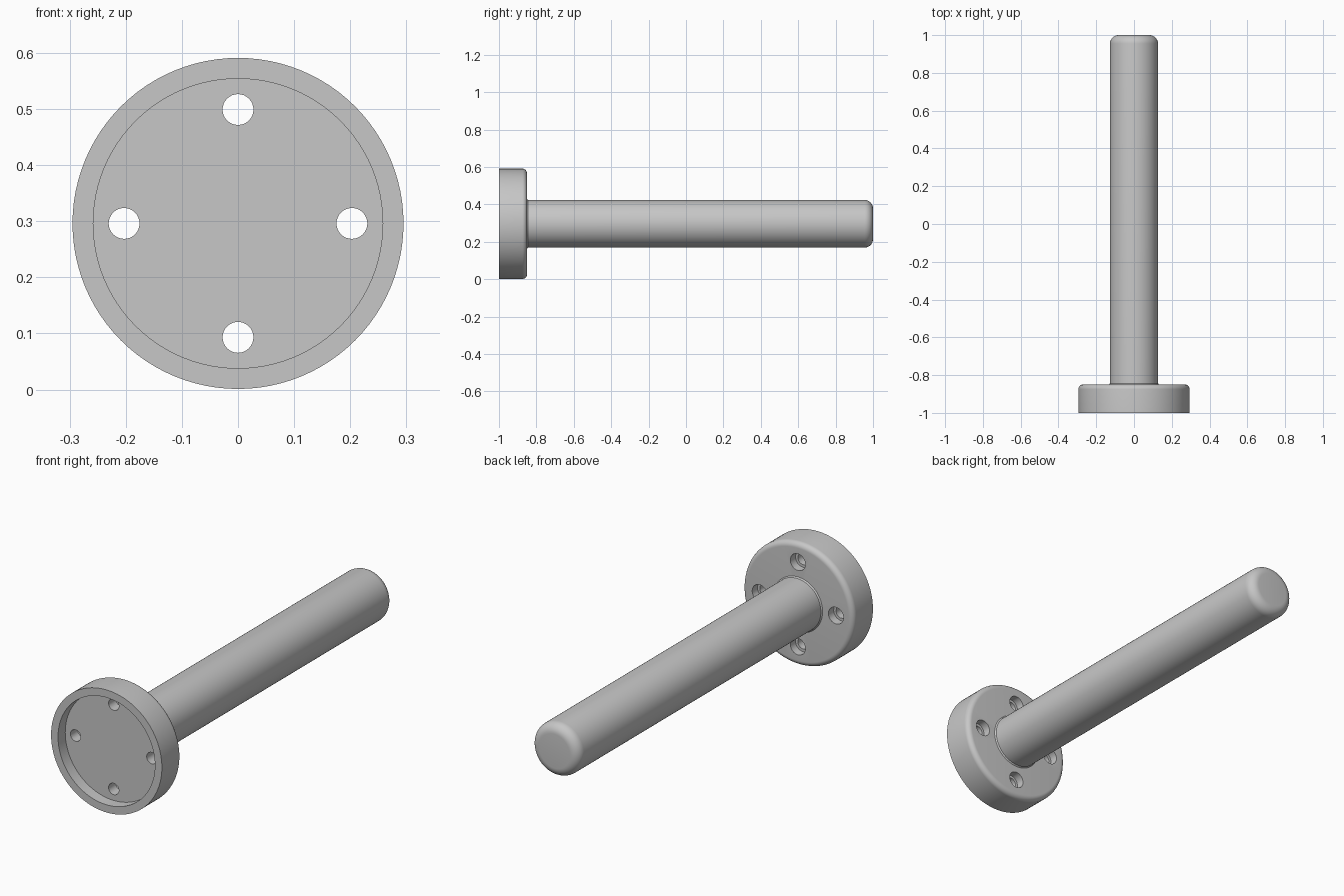
import bpy, bmesh
from math import sin, cos, pi, radians
from mathutils import Vector, Matrix

cube = bpy.data.objects.get("Cube")
if cube:
    bpy.data.objects.remove(cube, do_unlink=True)

CENTRE_Z = 0.296
BACK = -0.85     # back face of the flange
FLOOR = -0.945   # floor of the front recess

steel = bpy.data.materials.new("grey_steel")
steel.use_nodes = True
steel.diffuse_color = (0.57, 0.57, 0.57, 1)
steel.node_tree.nodes["Principled BSDF"].inputs["Base Color"].default_value = steel.diffuse_color


def fillet(radius, y, size, steps=8):
    """Rounded outer edge, from the side of a cylinder to its back face."""
    return [(radius - size + size * cos(a), y - size + size * sin(a))
            for a in (pi / 2 * i / steps for i in range(steps + 1))]


def lathe(name, profile, x=0, z=CENTRE_Z, steps=96):
    """Turn a (radius, y) profile around an axis along y."""
    bm = bmesh.new()
    verts = [bm.verts.new((r, y, 0)) for r, y in profile]
    edges = [bm.edges.new(pair) for pair in zip(verts, verts[1:])]
    bmesh.ops.spin(bm, geom=verts + edges, cent=(0, 0, 0), axis=(0, 1, 0),
                   angle=2 * pi, steps=steps)
    bmesh.ops.remove_doubles(bm, verts=bm.verts, dist=1e-5)
    bmesh.ops.recalc_face_normals(bm, faces=bm.faces)
    bm.transform(Matrix.Translation(Vector((x, 0, z))))
    mesh = bpy.data.meshes.new(name)
    bm.to_mesh(mesh)
    bm.free()
    mesh.materials.append(steel)
    obj = bpy.data.objects.new(name, mesh)
    bpy.context.collection.objects.link(obj)
    return obj


def select(obj):
    bpy.ops.object.select_all(action='DESELECT')
    obj.select_set(True)
    bpy.context.view_layer.objects.active = obj


# Mounting flange: recessed front, rounded back edge
flange = lathe("mounting_flange",
               [(0, FLOOR), (0.258, FLOOR), (0.258, -1), (0.295, -1)]
               + fillet(0.295, BACK, 0.025) + [(0, BACK)])

# Four through holes, counterbored from the back
for i in range(4):
    a = i * pi / 2
    cutter = lathe("hole_cutter",
                   [(0, -1.1), (0.0275, -1.1), (0.0275, -0.89), (0.04, -0.89),
                    (0.04, -0.8), (0, -0.8)],
                   0.203 * cos(a), CENTRE_Z + 0.203 * sin(a), 32)
    cutter.hide_render = True
    select(flange)
    cut = flange.modifiers.new("hole", 'BOOLEAN')
    cut.operation = 'DIFFERENCE'
    cut.solver = 'EXACT'
    cut.object = cutter
    bpy.ops.object.modifier_apply(modifier=cut.name)
    bpy.data.objects.remove(cutter, do_unlink=True)

# Rod with a small weld chamfer at its foot and a rounded end
rod = lathe("rod", [(0, -0.88), (0.132, -0.88), (0.132, BACK), (0.127, -0.844)]
            + fillet(0.127, 1, 0.045) + [(0, 1)])

for part in (flange, rod):
    select(part)
    bpy.ops.object.shade_smooth_by_angle(angle=radians(30))
